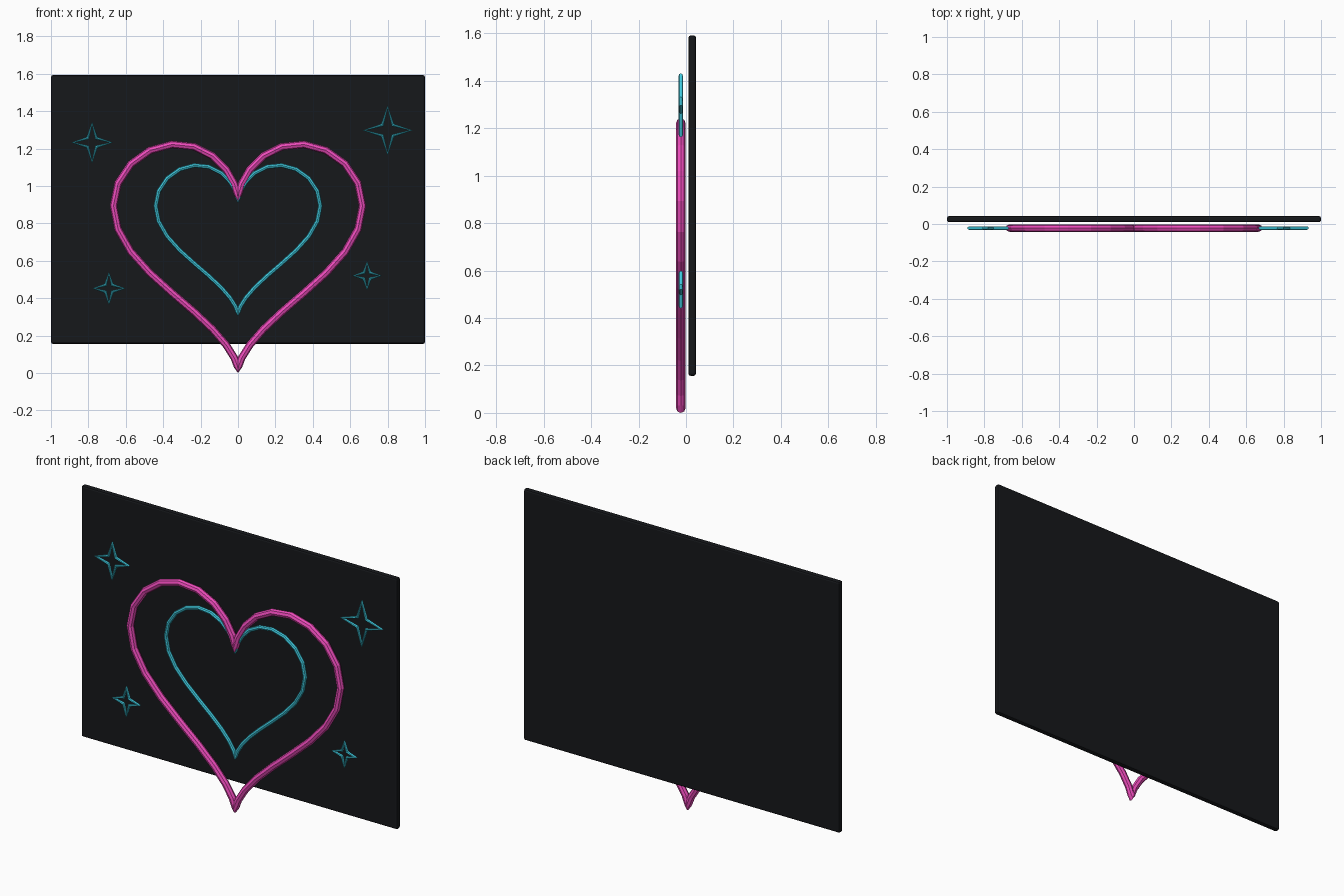
import bpy
from math import sin, cos, pi

if "Cube" in bpy.data.objects:
    bpy.data.objects.remove(bpy.data.objects["Cube"])


def material(name, color):
    m = bpy.data.materials.new(name)
    m.diffuse_color = color
    m.use_nodes = True
    m.node_tree.nodes["Principled BSDF"].inputs["Base Color"].default_value = m.diffuse_color
    return m


BLACK = material("black", (0.008, 0.009, 0.011, 1))
PINK = material("pink neon", (0.85, 0.07, 0.5, 1))
CYAN = material("cyan neon", (0.05, 0.6, 0.75, 1))
TUBE_Y = -0.022


def neon_tube(name, points, radius, mat):
    """Closed octagonal tube through (x, z) points, in front of the panel."""
    curve = bpy.data.curves.new(name, 'CURVE')
    curve.dimensions = '3D'
    curve.bevel_depth = radius
    curve.bevel_resolution = 2
    spline = curve.splines.new('POLY')
    spline.points.add(len(points) - 1)
    for p, (x, z) in zip(spline.points, points):
        p.co = (x, TUBE_Y, z, 1)
    spline.use_cyclic_u = True
    spline.use_smooth = False
    curve.materials.append(mat)
    obj = bpy.data.objects.new(name, curve)
    bpy.context.collection.objects.link(obj)
    bpy.ops.object.select_all(action='DESELECT')
    obj.select_set(True)
    bpy.context.view_layer.objects.active = obj
    bpy.ops.object.convert(target='MESH')


def heart(scale, cz, n=40):
    pts = []
    for i in range(n):
        t = 2 * pi * i / n
        z = 13 * cos(t) - 5 * cos(2 * t) - 2 * cos(3 * t) - cos(4 * t)
        pts.append((16 * sin(t) ** 3 * scale, cz + z * scale))
    return pts


def star(cx, cz, r):
    pts = []
    for i in range(8):
        k = r if i % 2 == 0 else r * 0.32
        pts.append((cx + k * sin(i * pi / 4), cz + k * cos(i * pi / 4)))
    return pts


# Backing panel with softened edges
bpy.ops.mesh.primitive_cube_add(size=1, location=(0, 0.026, 0.874))
panel = bpy.context.object
panel.name = "back_panel"
panel.scale = (2, 0.032, 1.436)
bpy.ops.object.transform_apply(location=False, rotation=False, scale=True)
panel.data.materials.append(BLACK)
bevel = panel.modifiers.new("soft_edges", 'BEVEL')
bevel.width = 0.01
bevel.segments = 2

# Heart tubes
neon_tube("outer_heart", heart(0.0416, 0.727), 0.02, PINK)
neon_tube("inner_heart", heart(0.0275, 0.783), 0.012, CYAN)

# Four-pointed sparkles
for i, (x, z, r) in enumerate([(0.80, 1.297, 0.125), (-0.78, 1.232, 0.102),
                               (-0.69, 0.452, 0.08), (0.69, 0.52, 0.07)]):
    neon_tube(f"sparkle_{i + 1}", star(x, z, r), 0.009, CYAN)
